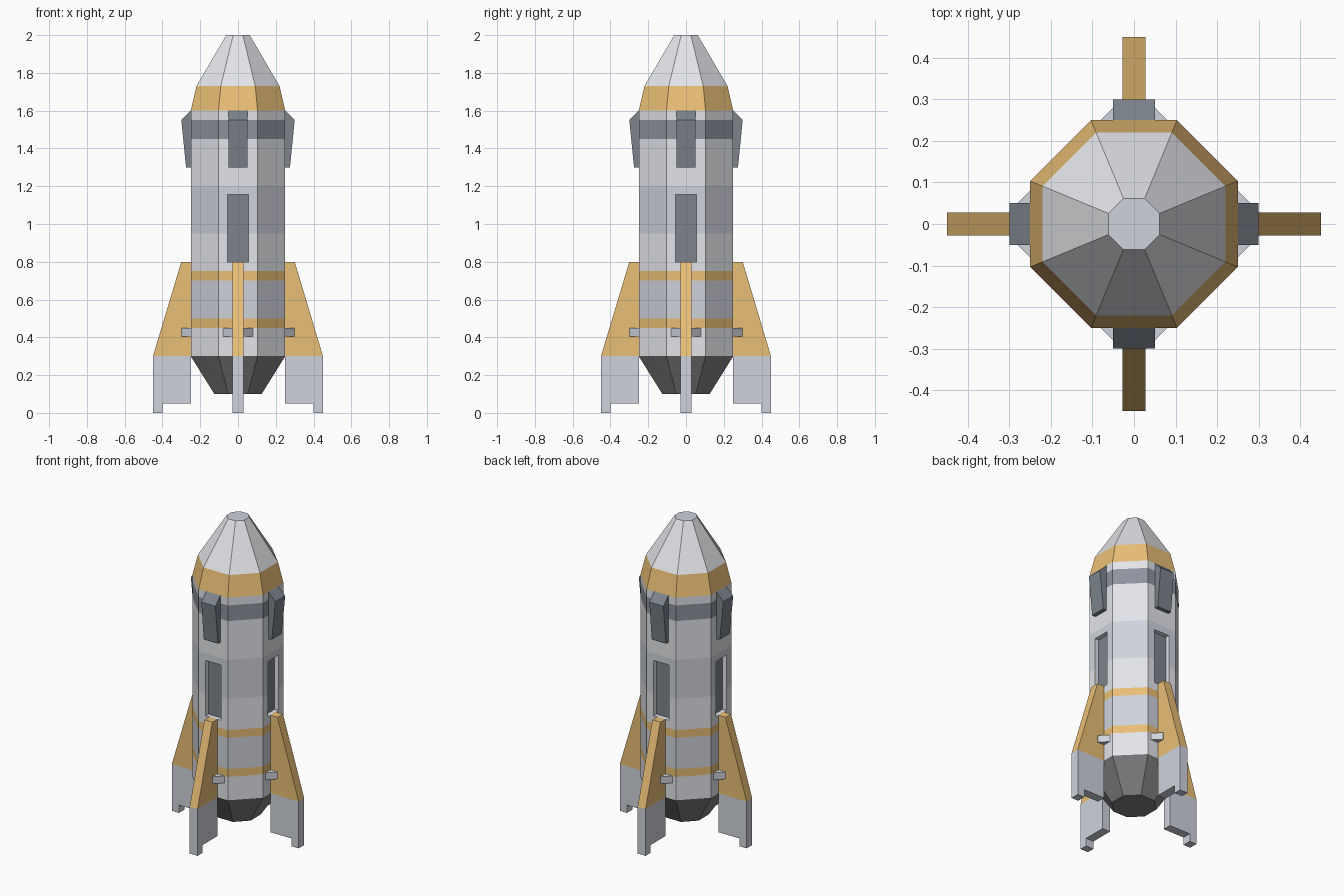
import bpy, bmesh, math
from mathutils import Vector

if "Cube" in bpy.data.objects:
    bpy.data.objects.remove(bpy.data.objects["Cube"])

SIDES = ("front", "right", "back", "left")


def material(name, rgb):
    m = bpy.data.materials.new(name)
    m.diffuse_color = (*rgb, 1)
    m.use_nodes = True
    m.node_tree.nodes["Principled BSDF"].inputs["Base Color"].default_value = m.diffuse_color
    return m


WHITE = material("white", (0.76, 0.78, 0.81))
PALE = material("pale_grey", (0.62, 0.65, 0.71))
ORANGE = material("orange", (0.82, 0.52, 0.18))
DARK = material("dark_grey", (0.27, 0.29, 0.34))
SLATE = material("slate", (0.20, 0.23, 0.26))
NOZZLE = material("nozzle_grey", (0.22, 0.22, 0.23))


def finish(bm, name, mats):
    bmesh.ops.recalc_face_normals(bm, faces=bm.faces)
    me = bpy.data.meshes.new(name)
    bm.to_mesh(me)
    bm.free()
    for m in mats:
        me.materials.append(m)
    return me


def place(name, me, angle=0.0):
    ob = bpy.data.objects.new(name, me)
    ob.rotation_euler.z = angle
    bpy.context.collection.objects.link(ob)
    return ob


def prism(name, start, sweep, mat):
    """Extrude a polygon along a vector, repeated on the four sides."""
    bm = bmesh.new()
    a = [bm.verts.new(p) for p in start]
    b = [bm.verts.new(Vector(p) + Vector(sweep)) for p in start]
    bm.faces.new(a)
    bm.faces.new(b[::-1])
    for i in range(len(a)):
        j = (i + 1) % len(a)
        bm.faces.new((a[i], a[j], b[j], b[i]))
    me = finish(bm, name, [mat])
    return [place(f"{s}_{name}", me, k * math.pi / 2) for k, s in enumerate(SIDES)]


def side_profile(name, pts, half, mat):
    """Profile given as (distance from axis, height), with a half thickness."""
    return prism(name, [(-half, -r, z) for r, z in pts], (2 * half, 0, 0), mat)


# Octagonal hull: height, distance to flat, material of the band above
slots = [WHITE, PALE, ORANGE, DARK, NOZZLE]
bands = [(0.10, 0.125, 4), (0.30, 0.25, 0), (0.45, 0.25, 2), (0.50, 0.25, 1),
         (0.70, 0.25, 2), (0.75, 0.25, 0), (0.95, 0.25, 1), (1.20, 0.25, 0),
         (1.45, 0.25, 3), (1.55, 0.25, 0), (1.60, 0.25, 2), (1.73, 0.22, 0),
         (2.00, 0.062, 1)]
bm = bmesh.new()
rings = []
for z, r, _ in bands:
    R = r / math.cos(math.pi / 8)
    rings.append([bm.verts.new((R * math.cos((i + 0.5) * math.pi / 4),
                                R * math.sin((i + 0.5) * math.pi / 4), z))
                  for i in range(8)])
for (lo, hi), band in zip(zip(rings, rings[1:]), bands):
    for i in range(8):
        j = (i + 1) % 8
        bm.faces.new((lo[i], lo[j], hi[j], hi[i])).material_index = band[2]
bm.faces.new(rings[0]).material_index = 4
bm.faces.new(rings[-1]).material_index = 1
hull = place("hull", finish(bm, "hull", slots))

# Recessed windows cut into the four flat sides
DEPTH = 0.22
cutters = side_profile("window_cutter",
                       [(DEPTH, 0.80), (0.30, 0.80), (0.30, 1.155), (DEPTH, 1.155)],
                       0.055, WHITE)
for c in cutters:
    c.hide_render = True
    c.hide_viewport = True
    c.display_type = 'WIRE'
    mod = hull.modifiers.new(c.name, 'BOOLEAN')
    mod.operation = 'DIFFERENCE'
    mod.solver = 'EXACT'
    mod.object = c
side_profile("window_panel",
             [(DEPTH - 0.01, 0.80), (DEPTH + 0.002, 0.80),
              (DEPTH + 0.002, 1.155), (DEPTH - 0.01, 1.155)], 0.055, SLATE)

# Fins and the landing legs beneath them
side_profile("fin", [(0.245, 0.30), (0.45, 0.30), (0.30, 0.80), (0.245, 0.80)],
             0.028, ORANGE)
side_profile("leg", [(0.25, 0.05), (0.40, 0.05), (0.40, 0.0), (0.45, 0.0),
                     (0.45, 0.30), (0.25, 0.30)], 0.028, PALE)

# Tapered pods under the nose
side_profile("pod", [(0.245, 1.30), (0.275, 1.30), (0.30, 1.55), (0.25, 1.60),
                     (0.245, 1.60)], 0.05, SLATE)

# Angled brackets where fins meet the hull
prism("bracket", [(-0.08, -0.245, 0.405), (-0.08, -0.25, 0.405), (-0.03, -0.30, 0.405),
                  (0.03, -0.30, 0.405), (0.08, -0.25, 0.405), (0.08, -0.245, 0.405)],
      (0, 0, 0.045), PALE)
